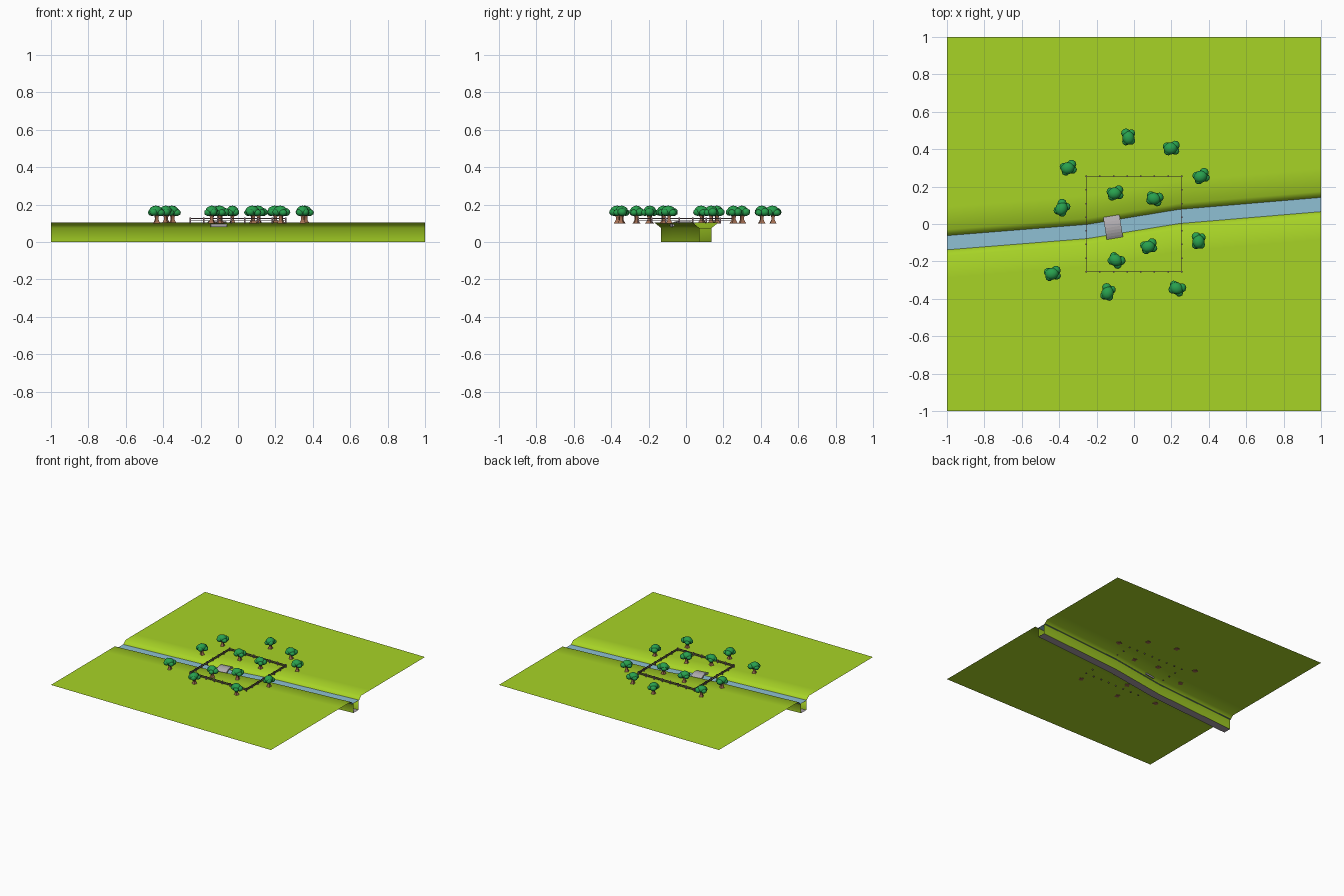
import bpy, bmesh, math, random
from mathutils import Matrix, Vector

if "Cube" in bpy.data.objects:
    bpy.data.objects.remove(bpy.data.objects["Cube"])

random.seed(4)
G = 0.105  # ground level


def mat(name, r, g, b):
    m = bpy.data.materials.new(name)
    lin = [((c / 255 + 0.055) / 1.055) ** 2.4 for c in (r, g, b)]
    m.diffuse_color = (*lin, 1)
    m.use_nodes = True
    m.node_tree.nodes["Principled BSDF"].inputs["Base Color"].default_value = m.diffuse_color
    return m


GRASS = mat("grass_green", 167, 211, 38)
WATER = mat("water_blue", 142, 192, 212)
STONE = mat("stone_grey", 176, 172, 176)
BED = mat("bed_grey", 168, 158, 166)
LEAF = mat("leaf_green", 40, 160, 78)
BARK = mat("bark_brown", 160, 108, 80)
WOOD = mat("fence_wood", 124, 100, 108)


def finish(name, bm, material, smooth=False):
    me = bpy.data.meshes.new(name)
    bm.to_mesh(me)
    bm.free()
    me.materials.append(material)
    for p in me.polygons:
        p.use_smooth = smooth
    ob = bpy.data.objects.new(name, me)
    bpy.context.collection.objects.link(ob)
    return ob


# River centre line
PATH = [(-1, -0.1), (-0.25, -0.04), (0.24, 0.04), (1, 0.104)]


def strip(name, profile, material, smooth=False):
    """Sweep a (y, z, follows_river) profile along the river path."""
    bm = bmesh.new()
    rows = []
    for x, cy in PATH:
        rows.append([bm.verts.new((x, y + (cy if follow else 0), z))
                     for y, z, follow in profile])
    for a, b in zip(rows, rows[1:]):
        for i in range(len(profile) - 1):
            bm.faces.new((a[i], b[i], b[i + 1], a[i + 1]))
    return finish(name, bm, material, smooth)


# Grass banks: flat meadow, sloping shoulder, wall down to the bed
south = [(-1, G, 0), (-0.19, G, 1), (-0.07, G, 1), (-0.033, 0.075, 1), (-0.033, 0, 1)]
north = [(-y, z, f) for y, z, f in reversed(south)]
strip("south_bank", south, GRASS, True)
strip("north_bank", north, GRASS, True)
strip("river_bed", [(-0.033, 0, 1), (0.033, 0, 1)], BED)
strip("river_water", [(-0.047, 0.079, 1), (0.047, 0.079, 1)], WATER)

# Arched stone bridge
bm = bmesh.new()
N, L, W, T = 8, 0.126, 0.044, 0.015
rings = []
for i in range(N + 1):
    y = (i / N - 0.5) * L
    z = 0.116 - 5.0 * y * y
    rings.append([bm.verts.new(c) for c in
                  ((-W, y, z), (W, y, z), (W, y, z - T), (-W, y, z - T))])
for a, b in zip(rings, rings[1:]):
    for k in range(4):
        bm.faces.new((a[k], a[(k + 1) % 4], b[(k + 1) % 4], b[k]))
bm.faces.new(rings[0])
bm.faces.new(rings[-1])
bmesh.ops.recalc_face_normals(bm, faces=bm.faces)
bm.transform(Matrix.Translation((-0.112, -0.016, 0)) @ Matrix.Rotation(math.radians(9), 4, 'Z'))
finish("bridge", bm, STONE)


# Square fence with posts and two rails per side
def box(bm, centre, size):
    m = Matrix.Translation(centre) @ Matrix.Diagonal((*size, 1))
    bmesh.ops.create_cube(bm, size=1, matrix=m)


bm = bmesh.new()
F, SEG = 0.255, 7
for side in range(4):
    part = bmesh.new()
    for i in range(SEG):
        x = -F + 2 * F * i / SEG
        box(part, (x, -F, 0.115), (0.008, 0.008, 0.032))
    for z in (0.114, 0.125):
        box(part, (0, -F, z), (2 * F, 0.004, 0.005))
    part.transform(Matrix.Rotation(side * math.pi / 2, 4, 'Z'))
    tmp = bpy.data.meshes.new("tmp")
    part.to_mesh(tmp)
    part.free()
    bm.from_mesh(tmp)
    bpy.data.meshes.remove(tmp)
finish("fence", bm, WOOD)

# Tree meshes: clumped crown over a flared trunk
bm = bmesh.new()
for c, r in [((-0.004, 0, 0.167), (0.038, 0.033, 0.028)),
             ((0.022, 0.012, 0.160), (0.025, 0.025, 0.022)),
             ((0.018, -0.018, 0.157), (0.022, 0.020, 0.018)),
             ((-0.022, 0.014, 0.158), (0.022, 0.022, 0.019)),
             ((-0.020, -0.014, 0.160), (0.023, 0.021, 0.020))]:
    bmesh.ops.create_icosphere(bm, subdivisions=2, radius=1,
                               matrix=Matrix.Translation(c) @ Matrix.Diagonal((*r, 1)))
crown_mesh = finish("crown", bm, LEAF, True)

bm = bmesh.new()
prev = None
for z, r in [(0.1, 0.021), (0.109, 0.015), (0.120, 0.010), (0.132, 0.010), (0.152, 0.016)]:
    ring = []
    for k in range(8):
        a = k * math.pi / 4
        rr = r * (1.15 if k % 2 else 0.8)
        ring.append(bm.verts.new((rr * math.cos(a), rr * math.sin(a), z)))
    if prev:
        for k in range(8):
            j = (k + 1) % 8
            bm.faces.new((prev[k], prev[j], ring[j], ring[k]))
    else:
        bm.faces.new(ring[::-1])
    prev = ring
bm.faces.new(prev)
trunk_mesh = finish("trunk", bm, BARK)

# Tree positions (x, y, turn in degrees)
TREES = [(-0.03, 0.465, 95), (0.20, 0.405, 10), (0.36, 0.255, 25), (-0.35, 0.30, 20),
         (-0.385, 0.085, 60), (-0.10, 0.165, 15), (0.11, 0.135, -10), (0.345, -0.09, 90),
         (0.08, -0.12, 20), (-0.095, -0.195, -30), (-0.435, -0.265, 15),
         (-0.14, -0.365, 75), (0.23, -0.345, -20)]
for i, (x, y, turn) in enumerate(TREES):
    for src in (crown_mesh, trunk_mesh):
        ob = src if i == 0 else src.copy()
        if i:
            bpy.context.collection.objects.link(ob)
        ob.name = f"tree_{src.data.name}_{i + 1}"
        ob.location = (x, y, 0)
        ob.rotation_euler.z = math.radians(turn)
